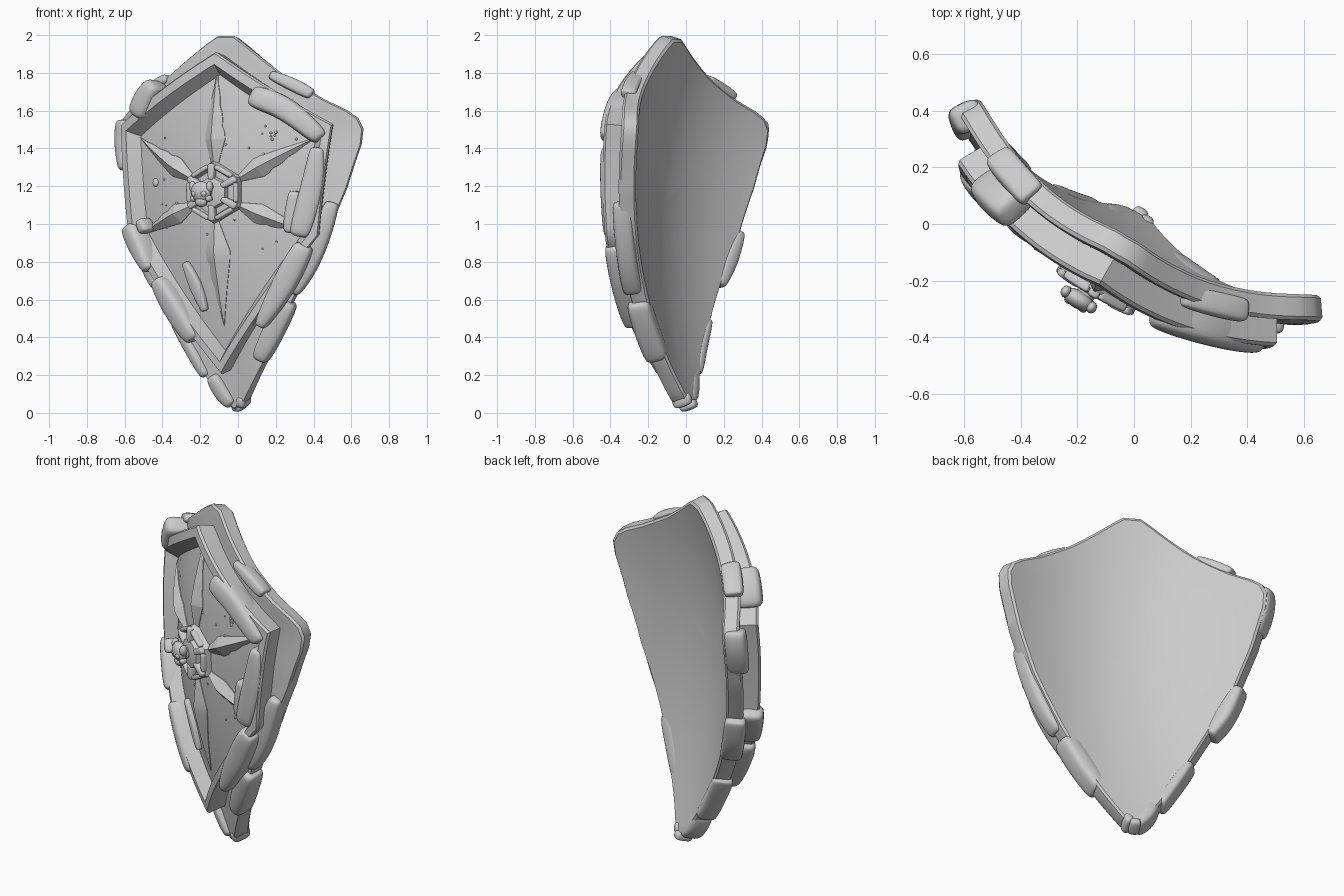
import bpy, bmesh, math, random
from mathutils import Vector, Matrix

cube = bpy.data.objects.get("Cube")
if cube:
    bpy.data.objects.remove(cube, do_unlink=True)

stone = bpy.data.materials.new("pale_grey")
stone.use_nodes = True
stone.diffuse_color = (0.6, 0.6, 0.6, 1)
stone.node_tree.nodes["Principled BSDF"].inputs["Base Color"].default_value = (0.6, 0.6, 0.6, 1)

U = Vector((0.866, -0.5, 0))      # across the shield
N = Vector((-0.5, -0.866, 0))     # out of its front
UP = Vector((0, 0, 1))
BEND = 0.5


def on_shield(u, z, off):
    """Point at width u, height z, lifted by off along the normal of the domed back."""
    h = z - 1.25
    c = 0.18 if h > 0 else 0.13
    normal = (N + U * (2 * BEND * u) + UP * (2 * c * h)).normalized()
    return U * u + N * (0.14 - c * h * h - BEND * u * u) + UP * z + normal * off


def finish(name, bm, angle=35, subsurf=0):
    bmesh.ops.remove_doubles(bm, verts=bm.verts, dist=0.0002)
    bmesh.ops.recalc_face_normals(bm, faces=bm.faces)
    me = bpy.data.meshes.new(name)
    bm.to_mesh(me)
    bm.free()
    ob = bpy.data.objects.new(name, me)
    bpy.context.collection.objects.link(ob)
    me.materials.append(stone)
    if subsurf:
        ob.modifiers.new("round", "SUBSURF").levels = subsurf
    bpy.ops.object.select_all(action="DESELECT")
    ob.select_set(True)
    bpy.context.view_layer.objects.active = ob
    if subsurf:
        bpy.ops.object.shade_smooth()
    else:
        bpy.ops.object.shade_smooth_by_angle(angle=math.radians(angle))


def bridge(bm, a, b):
    for i in range(len(a)):
        j = (i + 1) % len(a)
        bm.faces.new((a[i], a[j], b[j], b[i]))


def shell(name, outline, centre, profile, step=0.05):
    """Closed plate: the outline scaled and offset by each profile pair in turn."""
    pts = []
    for i, p in enumerate(outline):
        p, q = Vector(p), Vector(outline[(i + 1) % len(outline)])
        k = max(1, round((q - p).length / step))
        pts += [p.lerp(q, j / k) for j in range(k)]
    c = Vector(centre)
    bm = bmesh.new()
    last = None
    for s, off in profile:
        ring = [bm.verts.new(on_shield(*(c + (p - c) * s), off)) for p in pts]
        if last:
            bridge(bm, last, ring)
        last = ring
    finish(name, bm)


def lump(name, path, lo, hi):
    """Soft slab along a path of (u, z, half width), spanning offsets lo to hi."""
    bm = bmesh.new()
    path = [Vector(p) for p in path]
    first, end = path[0], path[-1]
    d0, d1 = (first - path[1]).to_2d().normalized(), (end - path[-2]).to_2d().normalized()
    cap = lambda p, d, k: Vector((p.x + d.x * p.z * k, p.y + d.y * p.z * k, p.z * 0.75))
    path = [cap(first, d0, 0.6)] + path + [cap(end, d1, 0.6)]
    rings = []
    for i, p in enumerate(path):
        t = (path[min(i + 1, len(path) - 1)] - path[max(i - 1, 0)]).to_2d().normalized()
        side = Vector((-t.y, t.x))
        squash = 0.8 if i in (0, len(path) - 1) else 1
        mid, half = (lo + hi) / 2, (hi - lo) / 2 * squash
        ring = []
        for a, b in ((1, .6), (.7, 1), (-.7, 1), (-1, .6), (-1, -.6), (-.7, -1), (.7, -1), (1, -.6)):
            q = p.to_2d() + side * (a * p.z)
            ring.append(bm.verts.new(on_shield(q.x, q.y, mid + b * half)))
        if rings:
            bridge(bm, rings[-1], ring)
        rings.append(ring)
    bm.faces.new(rings[0])
    bm.faces.new(rings[-1])
    finish(name, bm, subsurf=2)


def mirrored(half):
    return half + [(-u, z) for u, z in reversed(half) if u > 0]


INNER = (0.85, 0.7, 0.55, 0.4, 0.25, 0.12, 0)

# Domed back plate with a rounded edge
plate = mirrored([(0, 1.975), (.045, 1.975), (.1, 1.94), (.33, 1.77), (.52, 1.65), (.62, 1.595), (.67, 1.555),
                  (.695, 1.5), (.69, 1.42), (.63, 1.19), (.54, .94), (.4, .67), (.19, .28), (.06, .08), (0, .04)])
shell("back_plate", plate, (0, 1.1),
      [(s, 0) for s in reversed(INNER)] + [(.985, 0), (1, .012), (1, .08), (.988, .092), (.94, .087)]
      + [(s, .07) for s in INNER])

# Front plate: frame around a sunken field
frame = mirrored([(0, 1.875), (.565, 1.515), (.505, .95), (0, .245)])
shell("front_plate", frame, (0, 1.08),
      [(s, .05) for s in reversed(INNER)] + [(1, .05), (1, .165), (.985, .177), (.92, .173), (.87, .1)]
      + [(s, .1) for s in INNER])

# Six ridged blades, notched along one side
HUB = Vector((0, 1.17))


def blade(name, start, tip, width):
    bm = bmesh.new()
    a, b = Vector(start), Vector(tip)
    d = b - a
    side = Vector((d.y, -d.x)).normalized() * width
    rows = []
    for k in range(15):
        t = k / 14
        w = 0.25 + 0.75 * t / 0.3 if t < 0.3 else (1 - t) / 0.7
        notch = 0.84 if t > 0.35 and k % 3 == 0 else 1
        p = a + d * t
        rows.append([bm.verts.new(on_shield(*(p + side * e), off)) for e, off in
                     ((-w, .095), (-w * .98, .103), (0, .105 + .04 * w), (w * .98 * notch, .103), (w * notch, .095))])
    for r, s in zip(rows, rows[1:]):
        bridge(bm, r, s)
    bm.faces.new(rows[0])
    finish(name, bm, 12)


blade("blade_top", (0, 1.3), (-.015, 1.79), .058)
blade("blade_bottom", (0, 1.02), (.01, .48), .072)
for sx, label in ((1, "left"), (-1, "right")):
    blade("blade_upper_" + label, (sx * .12, 1.235), (sx * .49, 1.45), .055)
    blade("blade_lower_" + label, (sx * .12, 1.105), (sx * .48, .95), .055)

# Hexagonal hub with spokes and a rim
corners = [(.16 * math.sin(i * math.pi / 3), HUB.y + .16 * math.cos(i * math.pi / 3)) for i in range(6)]
shell("hub", corners, HUB, [(1, .08), (1, .12), (.95, .135), (.8, .14), (.76, .12), (.56, .12),
                            (.52, .15), (.4, .155), (0, .155)], 0.2)
for i, c in enumerate(corners):
    c = Vector(c)
    p, q = HUB.lerp(c, .45), HUB.lerp(c, .85)
    lump("hub_spoke_%d" % i, [(*p, .016), (*q, .02)], .115, .16)
    m, r = HUB.lerp(c, .9), HUB.lerp(Vector(corners[(i + 1) % 6]), .9)
    lump("hub_rim_%d" % i, [(*m.lerp(r, .2), .013), (*m.lerp(r, .8), .013)], .115, .155)


# Round pieces, pressed flat towards the shield
def pebble(bm, u, z, off, ru, rz, rn):
    basis = Matrix((U * ru, N * rn, UP * rz)).transposed().to_4x4()
    bmesh.ops.create_uvsphere(bm, u_segments=12, v_segments=8, radius=1,
                              matrix=Matrix.Translation(on_shield(u, z, off)) @ basis)


# Small skull standing off the hub on a neck
bm = bmesh.new()
pebble(bm, -.02, 1.17, .16, .035, .035, .035)
pebble(bm, -.03, 1.175, .19, .062, .055, .033)
pebble(bm, -.03, 1.125, .19, .035, .03, .028)
for s in (-1, 1):
    pebble(bm, s * .045 - .03, 1.2, .19, .018, .03, .022)
    pebble(bm, s * .04 - .03, 1.14, .19, .018, .018, .022)
    pebble(bm, s * .024 - .03, 1.165, .212, .016, .016, .012)
finish("skull", bm, 60)

# Scattered grit on the field
random.seed(4)
bm = bmesh.new()
for u, z, r, count in ((.38, .32, .007, 26), (.09, .09, .008, 10)):
    for _ in range(count):
        s = r * random.uniform(.5, 1)
        centre = (0, 1.17) if u > .2 else (.32, 1.53)
        pebble(bm, centre[0] + random.uniform(-u, u), centre[1] + random.uniform(-z, z), .101, s, s, s)
pebble(bm, -.37, 1.22, .103, .018, .022, .012)
finish("grit", bm, 60)

# Crust along the front frame
crust = [
    ("right_top", [(-.36, 1.7, .05), (-.41, 1.64, .06), (-.44, 1.58, .06)], .05, .21),
    ("left_top", [(.22, 1.65, .06), (.33, 1.61, .06), (.42, 1.54, .055), (.5, 1.46, .045)], .06, .205),
    ("left_side", [(.5, 1.38, .035), (.49, 1.25, .05), (.46, 1.1, .055), (.425, .97, .05)], .07, .195),
    ("left_inner", [(.4, 1.16, .03), (.39, 1.05, .04), (.38, .98, .035)], .07, .165),
    ("left_low", [(.43, .88, .05), (.36, .74, .06), (.28, .6, .05), (.22, .5, .03)], .06, .195),
    ("right_side", [(-.5, .98, .05), (-.44, .88, .05), (-.38, .79, .035)], .06, .205),
    ("right_inner", [(-.43, 1.02, .025), (-.41, .98, .03)], .09, .18),
    ("right_low", [(-.32, .71, .045), (-.25, .59, .06), (-.15, .44, .05)], .05, .2),
    ("right_spur", [(-.18, .8, .02), (-.13, .69, .04), (-.09, .57, .02)], .08, .13),
]
# Crust wrapped around the back plate edge
crust += [
    ("back_right_top", [(-.5, 1.67, .03), (-.42, 1.71, .04), (-.35, 1.755, .025)], .005, .115),
    ("back_left_top", [(.27, 1.77, .025), (.37, 1.725, .035), (.45, 1.68, .03)], .03, .12),
    ("back_right_corner", [(-.66, 1.52, .045), (-.665, 1.42, .04), (-.635, 1.3, .03)], .005, .13),
    ("back_right_side", [(-.55, .95, .03), (-.48, .8, .05), (-.42, .69, .03)], -.008, .115),
    ("back_right_low", [(-.3, .49, .025), (-.22, .36, .035), (-.15, .23, .03)], -.005, .115),
    ("back_left_side", [(.56, 1.1, .035), (.51, .95, .05), (.43, .78, .06), (.37, .67, .045)], .02, .13),
    ("back_left_low", [(.33, .58, .05), (.255, .45, .055), (.18, .32, .045)], -.005, .13),
    ("tip_right", [(-.1, .2, .04), (-.06, .12, .045), (-.025, .08, .035)], -.005, .115),
    ("tip_left", [(.03, .065, .03), (.04, .095, .025)], -.012, .1),
    ("tip_end", [(-.015, .05, .025), (.015, .05, .025)], -.018, .085),
]
for name, path, lo, hi in crust:
    lump("crust_" + name, path, lo, hi)
